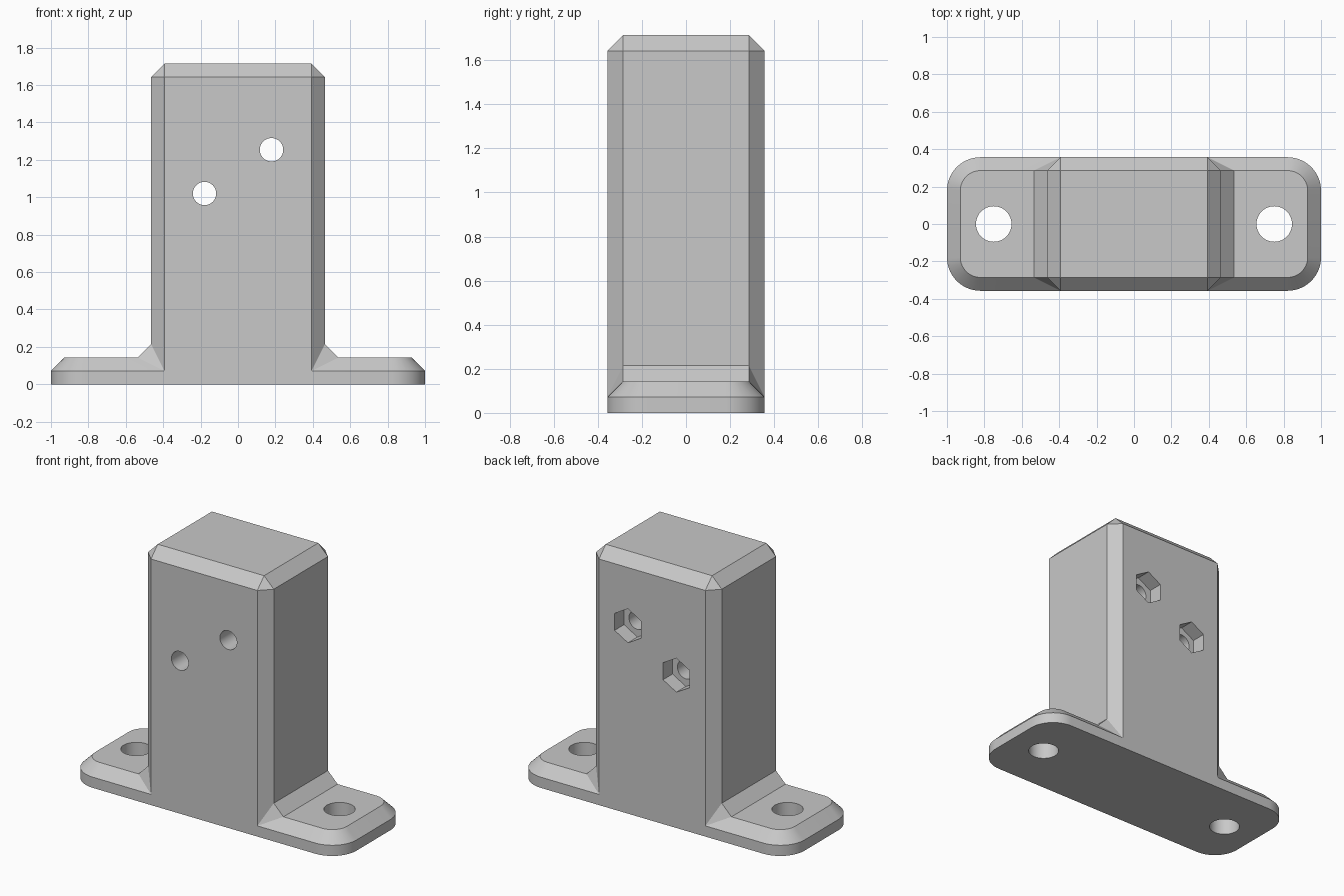
import bpy
import bmesh
from math import cos, sin, pi, radians
from mathutils import Matrix

if "Cube" in bpy.data.objects:
    bpy.data.objects.remove(bpy.data.objects["Cube"], do_unlink=True)

HALF_Y = 0.357      # half depth shared by base and post
POST_X = 0.464      # half width of the post
HEIGHT = 1.714
CH = 0.0714         # chamfer size
BASE_TOP = 2 * CH
CORNER = 0.179      # base corner radius

grey = bpy.data.materials.new("grey plastic")
grey.use_nodes = True
colour = (0.58, 0.58, 0.58, 1)
grey.diffuse_color = colour
grey.node_tree.nodes["Principled BSDF"].inputs["Base Color"].default_value = colour


def make_object(name, bm):
    bmesh.ops.recalc_face_normals(bm, faces=bm.faces)
    mesh = bpy.data.meshes.new(name)
    bm.to_mesh(mesh)
    bm.free()
    mesh.materials.append(grey)
    obj = bpy.data.objects.new(name, mesh)
    bpy.context.collection.objects.link(obj)
    return obj


def hull(name, points):
    bm = bmesh.new()
    for p in points:
        bm.verts.new(p)
    bmesh.ops.convex_hull(bm, input=bm.verts)
    bmesh.ops.dissolve_limit(bm, angle_limit=radians(0.5), verts=bm.verts, edges=bm.edges)
    return make_object(name, bm)


def rounded_outline(inset, z, steps=14):
    """Rounded rectangle of the base, moved inwards by inset."""
    points = []
    for quarter in range(4):
        mid = (quarter + 0.5) * pi / 2
        cx = (1 - CORNER) * (1 if cos(mid) > 0 else -1)
        cy = (HALF_Y - CORNER) * (1 if sin(mid) > 0 else -1)
        for i in range(steps + 1):
            a = (quarter + i / steps) * pi / 2
            r = CORNER - inset
            points.append((cx + r * cos(a), cy + r * sin(a), z))
    return points


def prism(name, location, radius, depth, sides, along_y):
    bm = bmesh.new()
    bmesh.ops.create_cone(bm, cap_ends=True, segments=sides, radius1=radius,
                          radius2=radius, depth=depth)
    turn = Matrix.Rotation(pi / 2, 4, "X") if along_y else Matrix()
    bm.transform(Matrix.Translation(location) @ turn)
    cutter = make_object(name, bm)
    cutter.hide_render = True
    return cutter


def combine(target, other, operation):
    mod = target.modifiers.new(operation.title(), "BOOLEAN")
    mod.operation = operation
    mod.solver = "EXACT"
    mod.object = other
    bpy.context.view_layer.objects.active = target
    bpy.ops.object.modifier_apply(modifier=mod.name)
    bpy.data.objects.remove(other, do_unlink=True)


# Foot plate with rounded corners and a chamfered rim
bracket = hull("mounting_bracket", rounded_outline(0, 0) + rounded_outline(0, CH)
               + rounded_outline(CH, BASE_TOP))

# Post with chamfered upright and top edges
bm = bmesh.new()
bmesh.ops.create_cube(bm, size=1, matrix=Matrix.Translation((0, 0, HEIGHT / 2))
                      @ Matrix.Diagonal((2 * POST_X, 2 * HALF_Y, HEIGHT, 1)))
edges = [e for e in bm.edges if any(v.co.z > 1 for v in e.verts)]
bmesh.ops.bevel(bm, geom=edges, offset=CH, segments=1, affect="EDGES")
combine(bracket, make_object("post", bm), "UNION")

# Sloped gussets between post and foot
for side in (-1, 1):
    inner = side * (POST_X - CH)
    points = []
    for s in (-1, 1):
        edge_y = s * (HALF_Y - CH)
        points += [(side * POST_X, edge_y, BASE_TOP + CH),
                   (side * (POST_X + CH), edge_y, BASE_TOP),
                   (inner, s * HALF_Y, CH), (inner, edge_y, CH)]
    combine(bracket, hull("gusset", points), "UNION")

# Vertical mounting holes in the foot
for x in (-0.75, 0.75):
    combine(bracket, prism("foot_hole", (x, 0, 0.1), 0.095, 0.6, 48, False), "DIFFERENCE")

# Bolt holes through the post, with hexagonal nut pockets in the back
POCKET = 0.1
for x, z in ((-0.179, 1.02), (0.179, 1.254)):
    combine(bracket, prism("bolt_hole", (x, 0, z), 0.0625, 1, 48, True), "DIFFERENCE")
    combine(bracket, prism("nut_pocket", (x, HALF_Y, z), 0.1134, 2 * POCKET, 6, True),
            "DIFFERENCE")

# Smooth the curved walls and keep the chamfers crisp
bpy.ops.object.select_all(action="DESELECT")
bracket.select_set(True)
bpy.context.view_layer.objects.active = bracket
bpy.ops.object.shade_smooth_by_angle(angle=radians(25))
